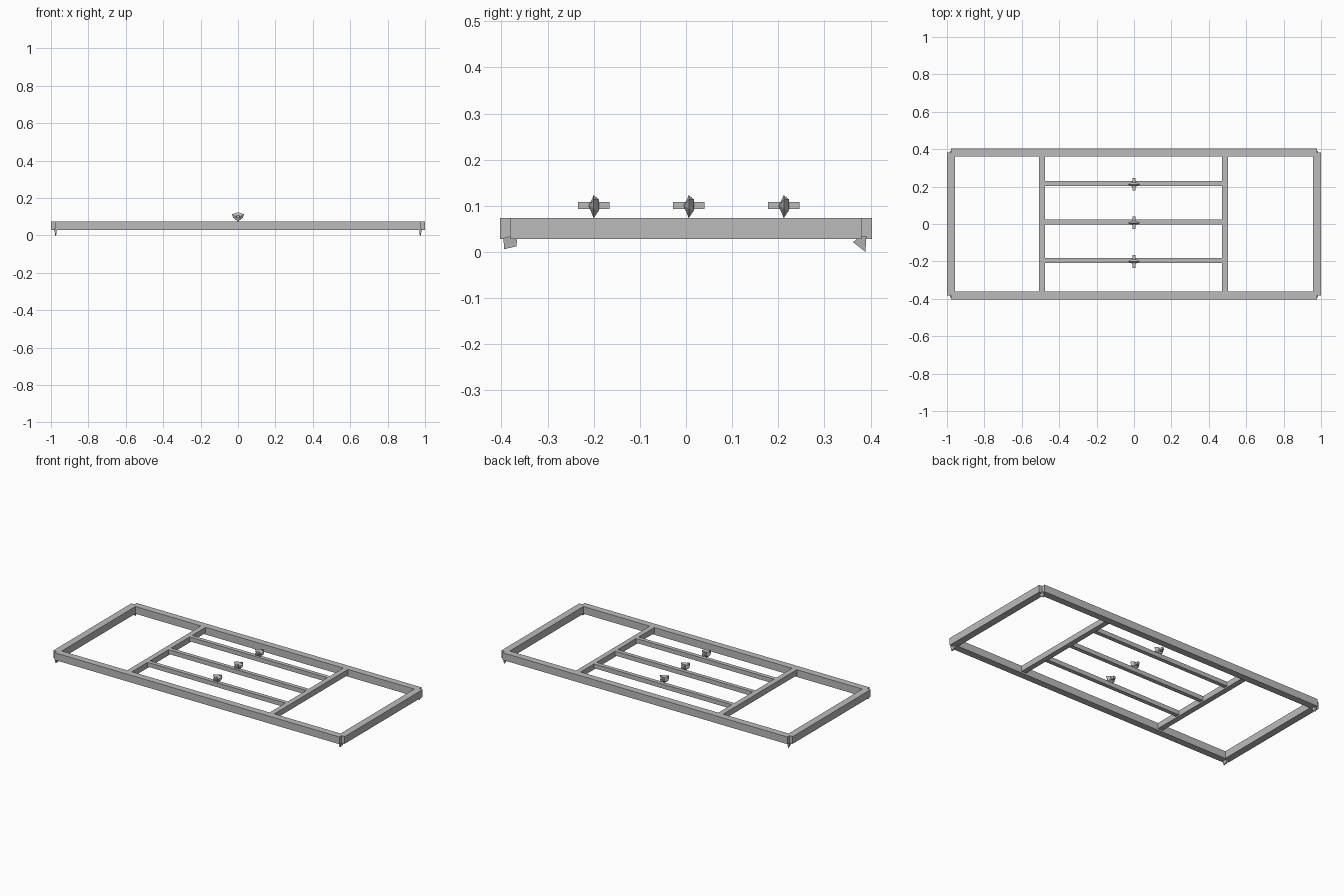
import bpy, bmesh
from mathutils import Vector

cube = bpy.data.objects.get("Cube")
if cube:
    bpy.data.objects.remove(cube)

grey = bpy.data.materials.new("plain grey")
grey.use_nodes = True
grey.diffuse_color = (0.5, 0.5, 0.5, 1)
grey.node_tree.nodes["Principled BSDF"].inputs["Base Color"].default_value = (0.5, 0.5, 0.5, 1)

TOP, BOTTOM = 0.073, 0.028


def finish(name, bm):
    bmesh.ops.recalc_face_normals(bm, faces=bm.faces)
    mesh = bpy.data.meshes.new(name)
    bm.to_mesh(mesh)
    bm.free()
    mesh.materials.append(grey)
    obj = bpy.data.objects.new(name, mesh)
    bpy.context.collection.objects.link(obj)
    return obj


def bar(name, x0, x1, y0, y1, z0=BOTTOM, z1=TOP):
    bm = bmesh.new()
    bmesh.ops.create_cube(bm, size=1)
    for v in bm.verts:
        v.co = ((x0 + x1) / 2 + v.co.x * (x1 - x0),
                (y0 + y1) / 2 + v.co.y * (y1 - y0),
                (z0 + z1) / 2 + v.co.z * (z1 - z0))
    return finish(name, bm)


def hull(name, points):
    bm = bmesh.new()
    for p in points:
        bm.verts.new(p)
    bmesh.ops.convex_hull(bm, input=bm.verts[:])
    return finish(name, bm)


# Outer frame with small notches left at the corners
for side, s in (("front", -1), ("back", 1)):
    bar(side + "_rail", -0.978, 0.978, *sorted((s * 0.361, s * 0.403)))
for side, s in (("right", -1), ("left", 1)):
    bar(side + "_rail", *sorted((s * 0.957, s * 1.0)), -0.382, 0.382)

# Cross bars
bar("right_cross_bar", -0.508, -0.475, -0.365, 0.365, 0.038)
bar("left_cross_bar", 0.47, 0.502, -0.365, 0.365, 0.038)

# Slats, each carrying a faceted clip with a pin through it
for i, y in enumerate((-0.195, 0.011, 0.217)):
    bar(f"slat_{i + 1}", -0.48, 0.475, y - 0.0125, y + 0.0125, 0.046)
    c = Vector((0, y - 0.005, 0))
    outline = ((-0.032, 0.113), (0, 0.123), (0.032, 0.113),
               (0.026, 0.094), (0, TOP), (-0.026, 0.094))
    points = [c + Vector((x, 0, z)) for x, z in outline]
    points += [c + Vector((x, -0.011, 0.1)) for x in (-0.012, 0.012)]
    points += [c + Vector((x, 0.011, z)) for x in (-0.014, 0.014) for z in (0.09, 0.114)]
    hull(f"clip_{i + 1}", points)
    bar(f"pin_{i + 1}", -0.007, 0.007, c.y - 0.034, c.y + 0.034, 0.093, 0.108)

# Small wedge feet under the corners, tipped inward at the front and outward at the back
for side, sx in (("right", -1), ("left", 1)):
    x = sx * 0.975
    front = ((-0.396, 0.03), (-0.38, 0.034), (-0.366, 0.026), (-0.368, 0.012), (-0.394, 0.006))
    back = ((0.362, 0.021), (0.378, 0.034), (0.391, 0.034), (0.389, 0.0))
    for end, outline in (("front", front), ("back", back)):
        hull(f"{end}_{side}_foot", [(x + dx * (0.3 + 20 * z), y, z)
                                    for y, z in outline for dx in (-0.008, 0.008)])
